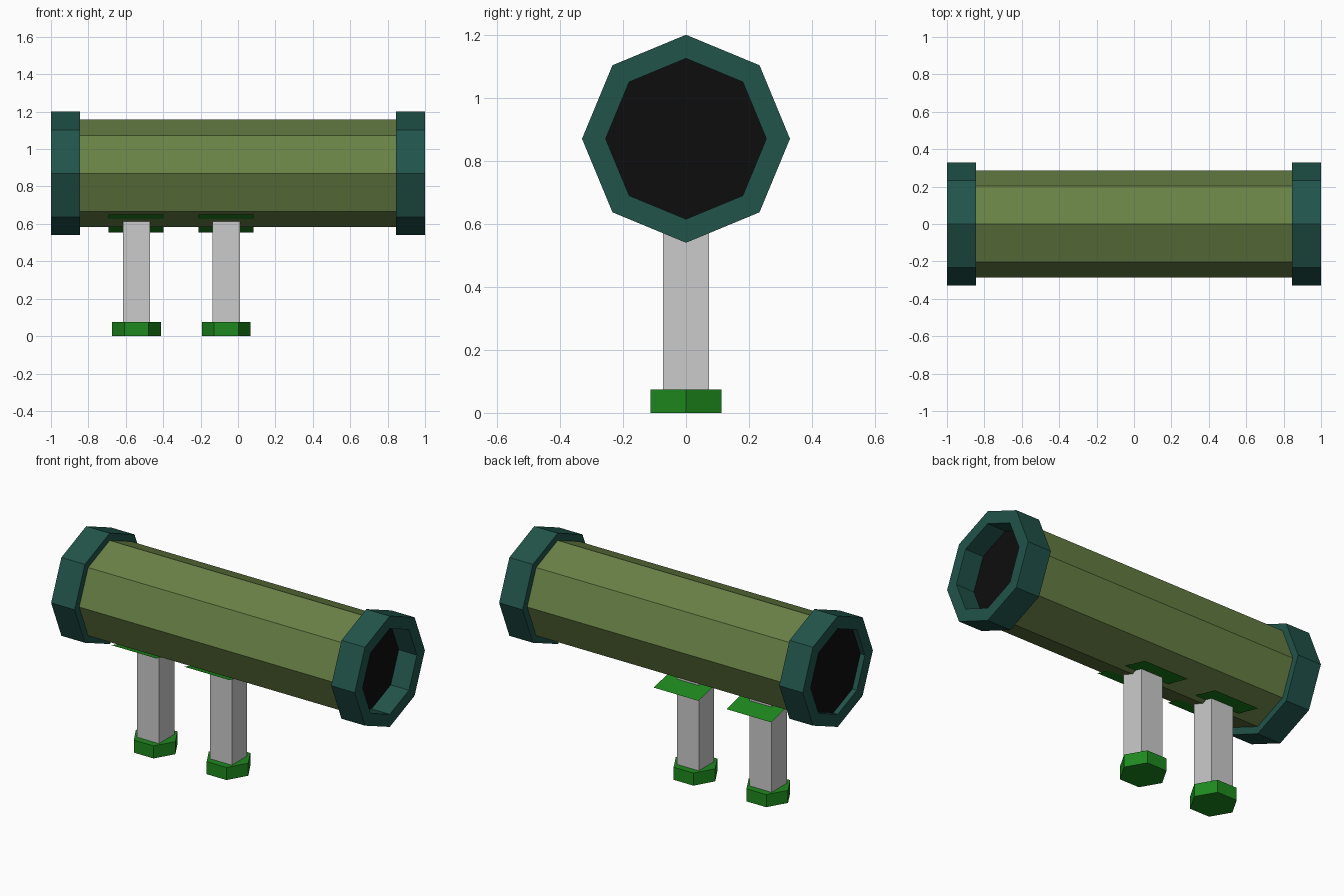
import bpy, math

if "Cube" in bpy.data.objects:
    bpy.data.objects.remove(bpy.data.objects["Cube"])

CZ = 0.87  # height of the tube axis


def material(name, rgb):
    m = bpy.data.materials.new(name)
    m.diffuse_color = (*rgb, 1)
    m.use_nodes = True
    m.node_tree.nodes["Principled BSDF"].inputs["Base Color"].default_value = m.diffuse_color
    return m


OLIVE = material("olive", (0.14, 0.22, 0.06))
TEAL = material("dark_teal", (0.015, 0.088, 0.068))
GREEN = material("green", (0.013, 0.25, 0.013))
BLACK = material("black", (0.004, 0.004, 0.004))


def make(name, verts, faces, mat=None):
    mesh = bpy.data.meshes.new(name)
    mesh.from_pydata(verts, [], faces)
    obj = bpy.data.objects.new(name, mesh)
    bpy.context.collection.objects.link(obj)
    if mat:
        mesh.materials.append(mat)
    return obj


def octagon(x, r):
    # octagon across the tube axis, one corner straight up
    return [(x, r * math.sin(k * math.pi / 4), CZ + r * math.cos(k * math.pi / 4))
            for k in range(8)]


def bridge(a, b):
    return [(a + k, a + (k + 1) % 8, b + (k + 1) % 8, b + k) for k in range(8)]


def end_ring(name, x_in, x_out):
    loops = [(x_in, 0.255), (x_out, 0.255), (x_out, 0.33), (x_in, 0.33)]
    verts = [v for x, r in loops for v in octagon(x, r)]
    faces = [f for i in range(4) for f in bridge(i * 8, (i + 1) % 4 * 8)]
    if x_out < x_in:
        faces = [f[::-1] for f in faces]
    return make(name, verts, faces, TEAL)


def prism(name, sides, r, x, z0, z1, turn, mat=None):
    bpy.ops.mesh.primitive_cylinder_add(vertices=sides, radius=r, depth=z1 - z0,
                                        location=(x, 0, (z0 + z1) / 2),
                                        rotation=(0, 0, turn))
    obj = bpy.context.object
    obj.name = name
    if mat:
        obj.data.materials.append(mat)


# Main tube
make("tube", octagon(-0.85, 0.287) + octagon(0.85, 0.287),
     [f[::-1] for f in bridge(0, 8)] + [tuple(range(8)), tuple(range(15, 7, -1))], OLIVE)

# End rings and the dark discs set inside them
end_ring("front_ring", 0.845, 1.0)
end_ring("rear_ring", -0.845, -1.0)
make("front_disc", octagon(0.88, 0.255), [tuple(range(7, -1, -1))], BLACK)
make("rear_disc", octagon(-0.97, 0.255), [tuple(range(8))], BLACK)

# Two grips: square post, hexagonal foot and thin tilted plate
for side, x in (("rear", -0.5425), ("front", -0.0625)):
    prism(side + "_post", 4, 0.0725 * math.sqrt(2), x, 0.05, 0.65, math.pi / 4)
    prism(side + "_foot", 6, 0.13, x, 0, 0.075, math.pi / 6, GREEN)
    a, b = x - 0.15, x + 0.145
    make(side + "_plate", [(a, -0.2, 0.65), (b, -0.2, 0.65), (b, 0.185, 0.555), (a, 0.185, 0.555)],
         [(0, 1, 2, 3)], GREEN)
